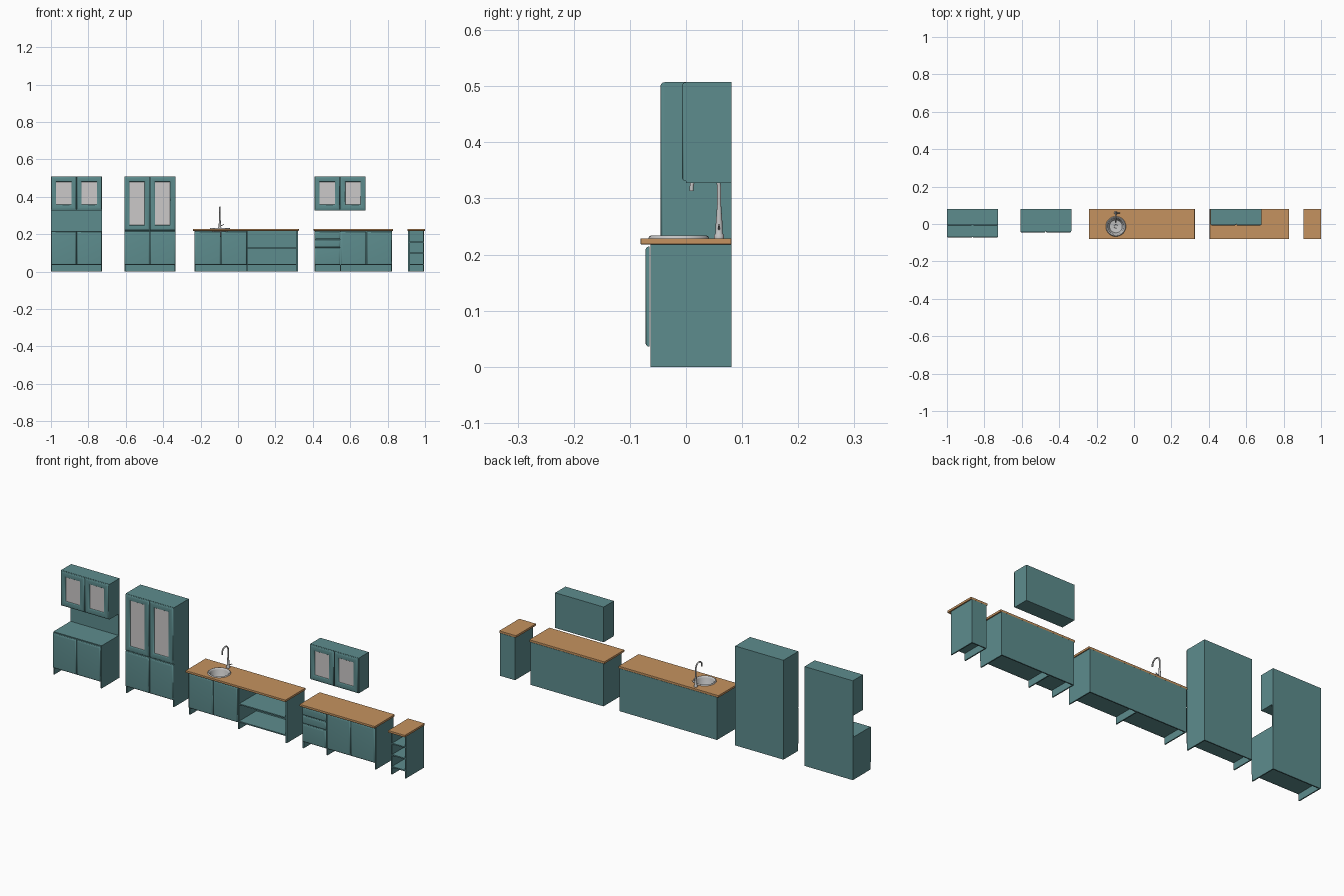
import bpy, bmesh, math
from mathutils import Matrix

if "Cube" in bpy.data.objects:
    bpy.data.objects.remove(bpy.data.objects["Cube"])


def material(name, rgb):
    m = bpy.data.materials.new(name)
    m.diffuse_color = (*rgb, 1)
    m.use_nodes = True
    m.node_tree.nodes["Principled BSDF"].inputs["Base Color"].default_value = m.diffuse_color
    return m


TEAL = material("teal_paint", (0.11, 0.265, 0.27))
WOOD = material("oak_worktop", (0.56, 0.29, 0.115))
GLASS = material("frosted_glass", (0.60, 0.58, 0.58))
METAL = material("steel", (0.55, 0.55, 0.55))

BACK, T = 0.081, 0.006          # back plane of all units, board thickness
KICK, BASE_TOP = 0.035, 0.218   # underside of doors, top of base units


def finish(name, bm, *mats, smooth=None):
    bmesh.ops.recalc_face_normals(bm, faces=bm.faces)
    me = bpy.data.meshes.new(name)
    bm.to_mesh(me)
    bm.free()
    ob = bpy.data.objects.new(name, me)
    bpy.context.collection.objects.link(ob)
    for m in mats:
        me.materials.append(m)
    if smooth:
        bpy.ops.object.select_all(action='DESELECT')
        ob.select_set(True)
        bpy.context.view_layer.objects.active = ob
        bpy.ops.object.shade_smooth_by_angle(angle=math.radians(smooth))
    return ob


def add_box(bm, x0, x1, y0, y1, z0, z1):
    mat = Matrix.Translation(((x0 + x1) / 2, (y0 + y1) / 2, (z0 + z1) / 2)) @ \
        Matrix.Diagonal((x1 - x0, y1 - y0, z1 - z0, 1))
    return bmesh.ops.create_cube(bm, size=1, matrix=mat)['verts']


def carcass(name, x0, x1, yf, z0, z1, boards=(), dividers=(), extra=()):
    """Side panels, back panel, horizontal boards (by top height) and dividers."""
    bm = bmesh.new()
    for x in (x0, x1 - T, *[d - T / 2 for d in dividers]):
        add_box(bm, x, x + T, yf, BACK - T, z0, z1)
    add_box(bm, x0, x1, BACK - T, BACK, z0, z1)
    for z in boards:
        add_box(bm, x0 + T, x1 - T, yf, BACK - T, z - T, z)
    for xa, xb, z in extra:
        add_box(bm, xa, xb, yf, BACK - T, z - T, z)
    return finish(name, bm, TEAL)


def door(name, x0, x1, z0, z1, yb, glass=False):
    """Pillow-edged front from nested rectangles; optional recessed glass pane."""
    steps = [(0, 0), (0, 0.003), (0.002, 0.0055), (0.005, 0.007), (0.009, 0.0075)]
    if glass:
        steps += [(0.022, 0.0075), (0.025, 0.006), (0.027, 0.003)]
    g = 0.001
    x0, x1, z0, z1 = x0 + g, x1 - g, z0 + g, z1 - g
    bm = bmesh.new()
    rings = []
    for i, d in steps:
        y = yb - d
        rings.append([bm.verts.new(p) for p in (
            (x0 + i, y, z0 + i), (x1 - i, y, z0 + i),
            (x1 - i, y, z1 - i), (x0 + i, y, z1 - i))])
    for a, b in zip(rings, rings[1:]):
        for k in range(4):
            bm.faces.new((a[k], a[(k + 1) % 4], b[(k + 1) % 4], b[k]))
    bm.faces.new(rings[0])
    pane = bm.faces.new(rings[-1])
    if glass:
        pane.material_index = 1
        return finish(name, bm, TEAL, GLASS, smooth=40)
    return finish(name, bm, TEAL, smooth=40)


def door_pair(name, x0, x1, z0, z1, yb, glass=False):
    xm = (x0 + x1) / 2
    door(name + "_left", x0, xm, z0, z1, yb, glass)
    door(name + "_right", xm, x1, z0, z1, yb, glass)


def worktop(name, x0, x1):
    bm = bmesh.new()
    add_box(bm, x0, x1, -BACK, BACK, BASE_TOP, 0.229)
    bmesh.ops.bevel(bm, geom=bm.edges[:], offset=0.0015, segments=2,
                    affect='EDGES', profile=0.5)
    return finish(name, bm, WOOD)


def lathe(name, profile, x, y, mat, n=40):
    """Spin (radius, z) points about a vertical axis."""
    bm = bmesh.new()
    vs = [bm.verts.new((r, 0, z)) for r, z in profile]
    es = [bm.edges.new(p) for p in zip(vs, vs[1:])]
    bmesh.ops.spin(bm, geom=vs + es, cent=(0, 0, 0), axis=(0, 0, 1),
                   angle=math.tau, steps=n)
    bmesh.ops.remove_doubles(bm, verts=bm.verts, dist=1e-5)
    bmesh.ops.translate(bm, verts=bm.verts, vec=(x, y, 0))
    return finish(name, bm, mat, smooth=40)


FRONT, UP, TALL = -0.063, 0.0, -0.038   # front planes: base, wall and tall units

# Dresser: base unit and wall unit joined by a full-height back
carcass("dresser_base", -1.0, -0.727, FRONT, 0, BASE_TOP, (KICK + T, BASE_TOP))
door_pair("dresser_door", -1.0, -0.727, KICK, 0.215, FRONT - 0.002)
carcass("dresser_top", -1.0, -0.727, UP, 0.328, 0.508, (0.328 + T, 0.508))
door_pair("dresser_glass_door", -1.0, -0.727, 0.33, 0.508, UP, True)
bm = bmesh.new()
add_box(bm, -1.0, -0.727, BACK - T, BACK, BASE_TOP, 0.328)
finish("dresser_back", bm, TEAL)

# Tall cupboard
carcass("tall_cupboard", -0.608, -0.335, TALL, 0, 0.508, (KICK + T, 0.22, 0.508))
door_pair("tall_lower_door", -0.608, -0.335, KICK, 0.217, TALL)
door_pair("tall_glass_door", -0.608, -0.335, 0.22, 0.508, TALL, True)

# Sink unit: two doors and an open shelf bay
carcass("sink_unit", -0.232, 0.32, FRONT, 0, BASE_TOP, (KICK + T,), (0.048,),
        [(0.051, 0.314, 0.13)])
door_pair("sink_door", -0.232, 0.048, KICK, 0.215, FRONT - 0.002)
top = worktop("sink_worktop", -0.24, 0.325)

# Cut the sink opening
SX, SY = -0.097, -0.013
bm = bmesh.new()
bmesh.ops.create_cone(bm, cap_ends=True, segments=40, radius1=0.047, radius2=0.047,
                      depth=0.1, matrix=Matrix.Translation((SX, SY, 0.225)))
cutter = finish("sink_cutter", bm, WOOD)
cutter.hide_render = True
mod = top.modifiers.new("opening", 'BOOLEAN')
mod.object, mod.operation, mod.solver = cutter, 'DIFFERENCE', 'EXACT'
bpy.context.view_layer.objects.active = top
bpy.ops.object.modifier_apply(modifier=mod.name)
bpy.data.objects.remove(cutter)

# Round sink with rim and drain
lathe("sink_bowl", [(0.054, 0.229), (0.053, 0.232), (0.050, 0.234), (0.046, 0.232),
                    (0.043, 0.226), (0.040, 0.200), (0.034, 0.190), (0.010, 0.187),
                    (0.009, 0.184), (0, 0.184)], SX, SY, METAL)

# Tap: flared base, swan neck and side lever
TY = 0.059
lathe("tap_base", [(0, 0.229), (0.009, 0.229), (0.009, 0.234), (0.0065, 0.238),
                   (0.006, 0.255), (0.0035, 0.29), (0, 0.29)], SX, TY, METAL, 20)


def tube(name, pts, r):
    cu = bpy.data.curves.new(name, 'CURVE')
    cu.dimensions, cu.bevel_depth, cu.bevel_resolution = '3D', r, 3
    cu.use_fill_caps = True
    sp = cu.splines.new('POLY')
    sp.points.add(len(pts) - 1)
    for p, co in zip(sp.points, pts):
        p.co = (*co, 1)
    ob = bpy.data.objects.new(name, cu)
    bpy.context.collection.objects.link(ob)
    cu.materials.append(METAL)
    bpy.ops.object.select_all(action='DESELECT')
    ob.select_set(True)
    bpy.context.view_layer.objects.active = ob
    bpy.ops.object.convert(target='MESH')
    bpy.ops.object.shade_smooth_by_angle(angle=math.radians(40))


R = 0.0245
arc = [(SX, TY - R + R * math.cos(a), 0.32 + R * math.sin(a))
       for a in (math.pi * i / 14 for i in range(15))]
tube("tap_neck", [(SX, TY, 0.25)] + arc + [(SX, TY - 2 * R, 0.313)], 0.0037)
tube("tap_lever", [(SX, TY, 0.245), (SX + 0.012, TY, 0.247), (SX + 0.022, TY, 0.253)], 0.002)

# Drawer unit: two drawers over a deep drawer, and a pair of doors
carcass("drawer_unit", 0.41, 0.824, FRONT, 0, BASE_TOP, (KICK + T,), (0.548,))
for i, (za, zb) in enumerate(((0.172, 0.215), (0.129, 0.172), (KICK, 0.129))):
    door(f"drawer_{i + 1}", 0.41, 0.547, za, zb, FRONT - 0.002)
door_pair("drawer_unit_door", 0.549, 0.824, KICK, 0.215, FRONT - 0.002)
worktop("drawer_worktop", 0.405, 0.83)

# Hanging wall cupboard
carcass("wall_cupboard", 0.409, 0.683, UP, 0.328, 0.508, (0.328 + T, 0.508))
door_pair("wall_glass_door", 0.409, 0.683, 0.33, 0.508, UP, True)

# Narrow open shelf unit
carcass("shelf_unit", 0.91, 0.994, FRONT, 0, BASE_TOP, (KICK + T, 0.102, 0.16))
worktop("shelf_worktop", 0.905, 1.0)
